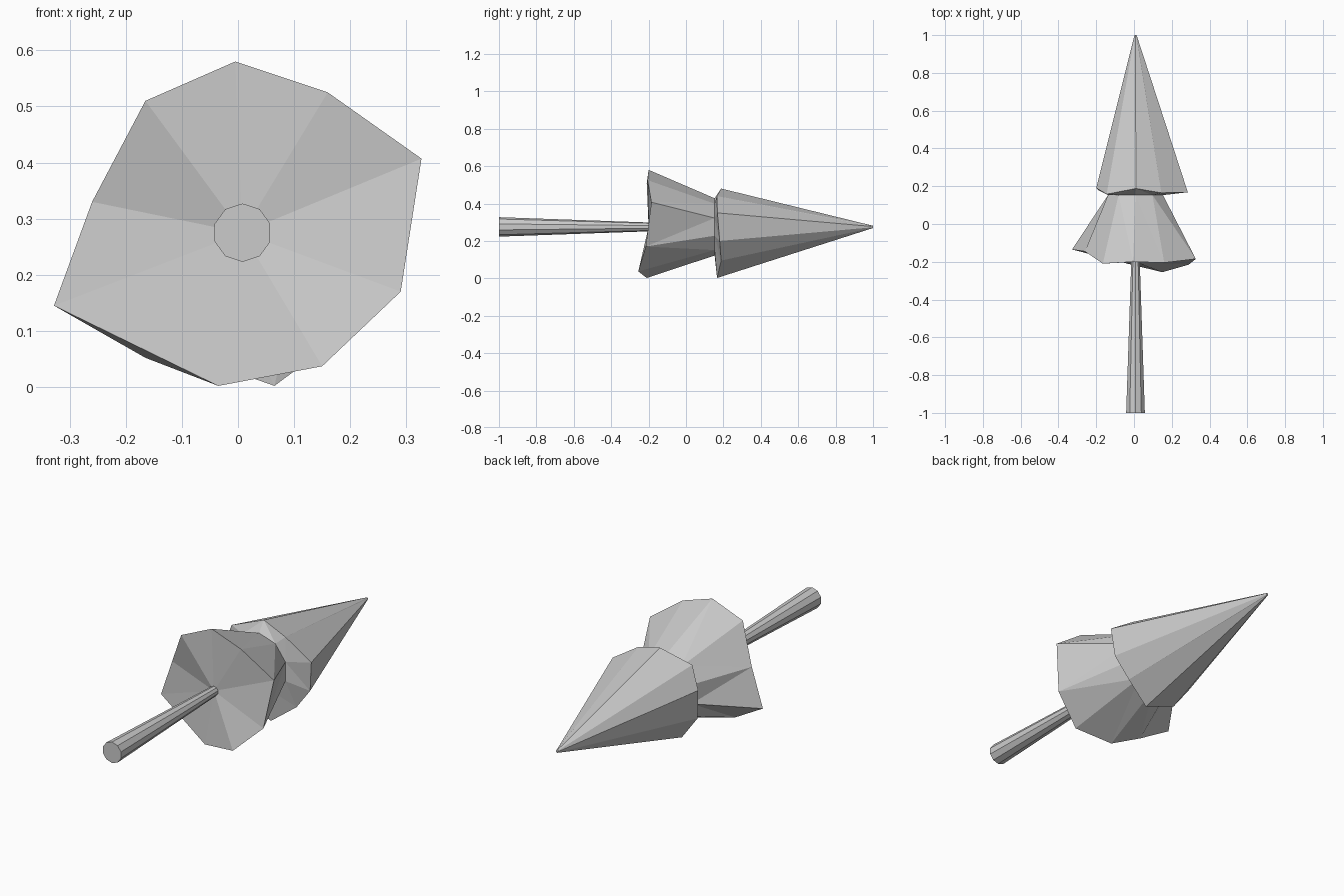
import bpy, bmesh
from math import sin, cos, radians

if "Cube" in bpy.data.objects:
    bpy.data.objects.remove(bpy.data.objects["Cube"])

CX, CZ, N = 0.008, 0.275, 10   # long axis of the tree, side count


def circle(r, y):
    # regular ring around the axis, clockwise from the top
    return [(CX + r * sin(radians(36 * i)), y, CZ + r * cos(radians(36 * i))) for i in range(N)]


def bridge(bm, a, b):
    for i in range(N):
        j = (i + 1) % N
        bm.faces.new((a[i], a[j], b[j], b[i]))


def finish(bm, name):
    bmesh.ops.recalc_face_normals(bm, faces=bm.faces)
    me = bpy.data.meshes.new(name)
    bm.to_mesh(me)
    bm.free()
    ob = bpy.data.objects.new(name, me)
    bpy.context.collection.objects.link(ob)
    return ob


# Tapered trunk
bm = bmesh.new()
rings = [[bm.verts.new(p) for p in circle(r, y)] for r, y in ((0.052, -1), (0.022, -0.15))]
bridge(bm, *rings)
for ring in rings:
    bm.faces.new(ring)
finish(bm, "trunk")

# Foliage: ragged lower skirt, waist, ragged upper skirt, tip
lower = [(-.005, -.20, .58), (.16, -.205, .525), (.327, -.185, .407), (.29, -.215, .17),
         (.15, -.255, .037), (-.035, -.21, .002), (-.165, -.15, .052), (-.328, -.135, .145),
         (-.26, -.145, .33), (-.165, -.21, .51)]
upper = [(.01, .188, .48), (.145, .165, .44), (.285, .168, .35), (.27, .18, .20),
         (.19, .188, .095), (.065, .166, .002), (-.10, .175, .06), (-.19, .18, .18),
         (-.20, .19, .325), (-.145, .158, .425)]
bm = bmesh.new()
rings = [[bm.verts.new(p) for p in ring]
         for ring in (lower, circle(0.153, 0.153), upper, circle(0.006, 1.0))]
for a, b in zip(rings, rings[1:]):
    bridge(bm, a, b)
bm.faces.new(rings[-1])

# Underside of the lower skirt, with one folded corner
base = rings[0]
hub = bm.verts.new((CX, -.2, CZ))
bm.faces.new((base[5], base[6], base[7]))
rim = base[:6] + base[7:]
for i in range(len(rim)):
    bm.faces.new((hub, rim[i], rim[(i + 1) % len(rim)]))
bmesh.ops.triangulate(bm, faces=[f for f in bm.faces if len(f.verts) == 4])
finish(bm, "foliage")
